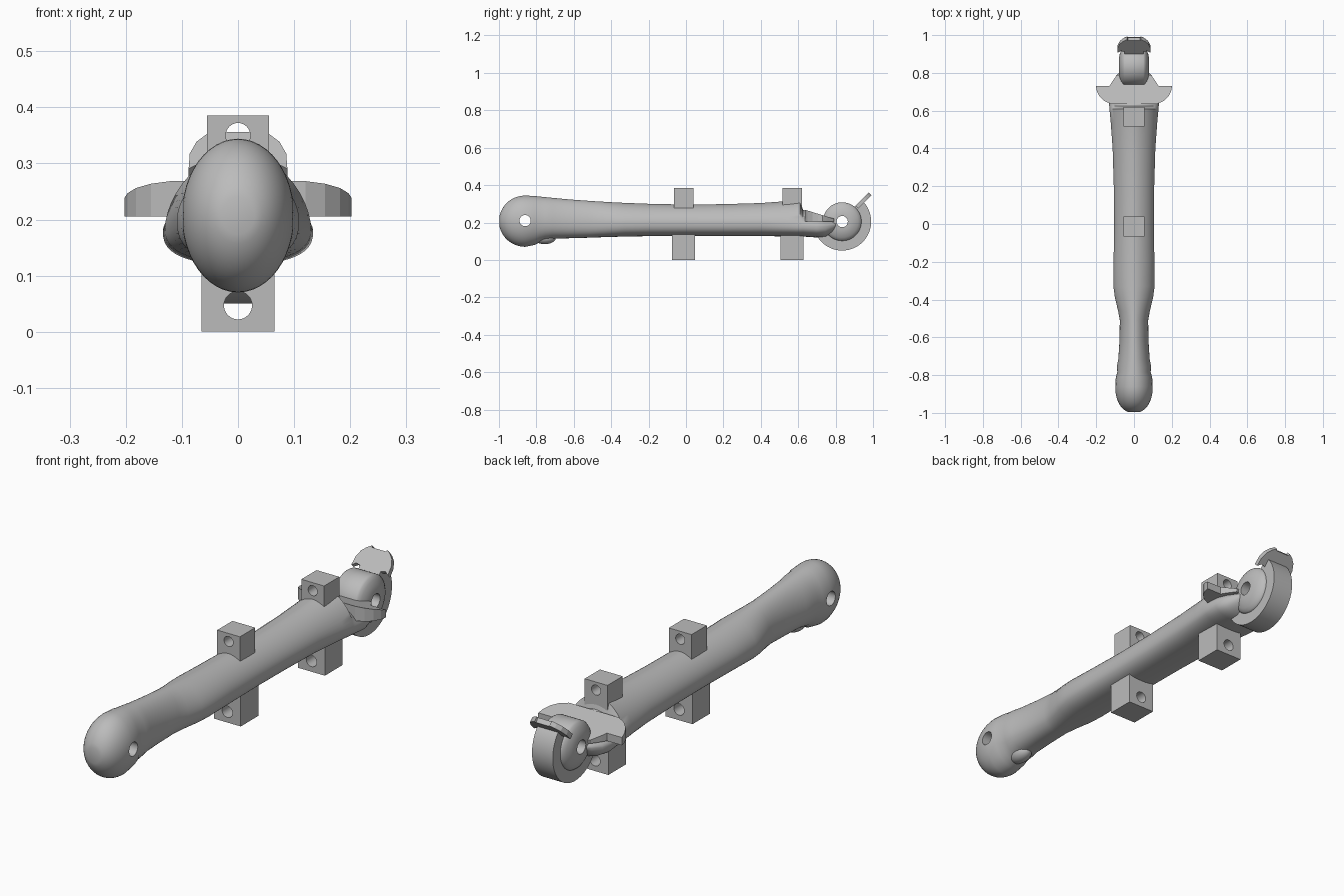
import bpy
import bmesh
from math import cos, sin, pi, radians
from mathutils import Matrix, Vector

default_cube = bpy.data.objects.get("Cube")
if default_cube:
    bpy.data.objects.remove(default_cube, do_unlink=True)

gray = bpy.data.materials.new("plain gray")
gray.use_nodes = True
gray.diffuse_color = (0.5, 0.5, 0.5, 1)
gray.node_tree.nodes["Principled BSDF"].inputs["Base Color"].default_value = gray.diffuse_color


def finish(name, bm):
    """Turn a bmesh into a named, coloured object."""
    bmesh.ops.recalc_face_normals(bm, faces=bm.faces[:])
    mesh = bpy.data.meshes.new(name)
    bm.to_mesh(mesh)
    bm.free()
    mesh.materials.append(gray)
    part = bpy.data.objects.new(name, mesh)
    bpy.context.collection.objects.link(part)
    return part


def select(part):
    bpy.ops.object.select_all(action='DESELECT')
    part.select_set(True)
    bpy.context.view_layer.objects.active = part


def smooth(part, angle=35):
    select(part)
    bpy.ops.object.shade_smooth_by_angle(angle=radians(angle))


def loft(name, rings):
    """Skin a row of closed rings and cap both ends."""
    bm = bmesh.new()
    loops = [[bm.verts.new(p) for p in ring] for ring in rings]
    for a, b in zip(loops, loops[1:]):
        for i in range(len(a)):
            j = (i + 1) % len(a)
            bm.faces.new((a[i], a[j], b[j], b[i]))
    bm.faces.new(loops[0])
    bm.faces.new(loops[-1])
    return finish(name, bm)


def block(name, low, high):
    bm = bmesh.new()
    low, high = Vector(low), Vector(high)
    size = Matrix.Diagonal((*(high - low), 1))
    bmesh.ops.create_cube(bm, size=1, matrix=Matrix.Translation((low + high) / 2) @ size)
    return finish(name, bm)


def drill(part, centre, radius, axis):
    """Cut a round hole along the given axis."""
    turn = Matrix.Rotation(pi / 2, 4, 'Y' if axis == 'X' else 'X')
    bm = bmesh.new()
    bmesh.ops.create_cone(bm, cap_ends=True, segments=32, radius1=radius, radius2=radius,
                          depth=0.5, matrix=Matrix.Translation(centre) @ turn)
    cutter = finish("hole_cutter", bm)
    cutter.hide_render = True
    cut = part.modifiers.new("hole", 'BOOLEAN')
    cut.object = cutter
    cut.solver = 'EXACT'
    select(part)
    bpy.ops.object.modifier_apply(modifier=cut.name)
    bpy.data.objects.remove(cutter, do_unlink=True)


def section(y, half, top, low, widest, upper_power, lower_power, count=48):
    """Egg-shaped ring with separate roundness above and below."""
    ring = []
    for i in range(count):
        a = 2 * pi * i / count
        c, s = cos(a), sin(a)
        power = upper_power if s > 0 else lower_power
        x = half * abs(c) ** (2 / power) * (1 if c > 0 else -1)
        rise = abs(s) ** (2 / power)
        ring.append((x, y, widest + rise * ((top - widest) if s > 0 else (low - widest))))
    return ring


# Handle: rounded ball end followed by the long shaft
ball_y, ball_z = -0.86, 0.207
rings = []
for i in range(11):
    a = radians(14 + 76 * i / 10)
    h = 0.137 * sin(a)
    rings.append(section(ball_y - 0.14 * cos(a), 0.1 * sin(a) ** 0.85,
                         ball_z + h, ball_z - h, ball_z, 2, 2))
stations = [
    # y, half width, top, bottom, widest height
    (-0.81, 0.096, 0.342, 0.08, 0.207),
    (-0.785, 0.088, 0.339, 0.093, 0.207),
    (-0.755, 0.091, 0.336, 0.105, 0.205),
    (-0.715, 0.083, 0.332, 0.113, 0.2),
    (-0.62, 0.077, 0.323, 0.116, 0.2),
    (-0.51, 0.075, 0.315, 0.119, 0.2),
    (-0.46, 0.084, 0.312, 0.121, 0.2),
    (-0.39, 0.101, 0.308, 0.123, 0.2),
    (-0.33, 0.109, 0.305, 0.125, 0.2),
    (-0.2, 0.108, 0.3, 0.127, 0.2),
    (0, 0.105, 0.296, 0.128, 0.2),
    (0.2, 0.107, 0.298, 0.128, 0.2),
    (0.4, 0.113, 0.304, 0.127, 0.2),
    (0.55, 0.124, 0.315, 0.126, 0.19),
    (0.61, 0.13, 0.323, 0.125, 0.185),
    (0.625, 0.131, 0.268, 0.125, 0.185),
    (0.7, 0.134, 0.246, 0.12, 0.18),
    (0.745, 0.12, 0.232, 0.122, 0.18),
    (0.785, 0.094, 0.22, 0.145, 0.185),
    (0.803, 0.078, 0.215, 0.17, 0.19),
]
for i, s in enumerate(stations):
    blend = min(1, i / 7)
    rings.append(section(*s, 2 - 0.25 * blend, 2 + 0.6 * blend))
handle = loft("handle", rings)
drill(handle, (0, ball_y, 0.21), 0.03, 'X')
smooth(handle)

# Small spur under the ball end
bm = bmesh.new()
bmesh.ops.create_uvsphere(bm, u_segments=24, v_segments=12, radius=1,
                          matrix=Matrix.Translation((0, -0.755, 0.12)) @ Matrix.Diagonal((0.04, 0.06, 0.036, 1)))
smooth(finish("under_spur", bm))

# Drilled mounting lugs above and below the shaft
for place, y in (("middle", -0.013), ("rear", 0.567)):
    upper = block(place + "_upper_lug", (-0.055, y - 0.052, 0.265), (0.055, y + 0.053, 0.385))
    drill(upper, (0, y, 0.35), 0.022, 'Y')
    smooth(upper)
    lower = block(place + "_lower_lug", (-0.065, y - 0.061, 0), (0.065, y + 0.061, 0.16))
    drill(lower, (0, y, 0.047), 0.025, 'Y')
    smooth(lower)

# Winged guard with a sloping top
half_plan = [(0.12, 0.635), (0.155, 0.65), (0.182, 0.675), (0.197, 0.705), (0.202, 0.73),
             (0.13, 0.73), (0.118, 0.75), (0.09, 0.79)]
plan = half_plan + [(-x, y) for x, y in reversed(half_plan)]
loft("guard", [[(x, y, 0.205) for x, y in plan],
               [(x, y, 0.27 - 0.31 * (y - 0.63)) for x, y in plan]])

# Wheel: partial rim disc on a domed hub
wheel_y, wheel_z = 0.835, 0.205
arc = [radians(205 + 203 * i / 40) for i in range(41)]
outline = [(wheel_y, wheel_z)] + [(wheel_y + 0.155 * cos(a), wheel_z + 0.155 * sin(a)) for a in arc]
rim = loft("wheel_rim", [[(x, y, z) for y, z in outline] for x in (-0.05, 0.05)])

dome = [(0.05, 0.103), (0.058, 0.098), (0.067, 0.085), (0.075, 0.066), (0.08, 0.045)]
profile = [(-x, r) for x, r in reversed(dome)] + dome
turns = [2 * pi * i / 48 for i in range(48)]
hub = loft("wheel_hub", [[(x, wheel_y + r * cos(a), wheel_z + r * sin(a)) for a in turns]
                         for x, r in profile])
for part in (rim, hub):
    drill(part, (0, wheel_y, wheel_z), 0.03, 'X')
    smooth(part)

# Tilted thumb tab with a notched, rounded end
half_tab = [(0.05, -0.01), (0.05, 0.02), (0.07, 0.025), (0.088, 0.012), (0.086, 0.05),
            (0.074, 0.08), (0.055, 0.1), (0.036, 0.112), (0.033, 0.104)]
tab = half_tab + [(-x, s) for x, s in reversed(half_tab)]
lean = 0.707
loft("thumb_tab", [[(x, 0.905 + lean * (s + t), 0.275 + lean * (s - t)) for x, s in tab]
                   for t in (-0.01, 0.012)])
